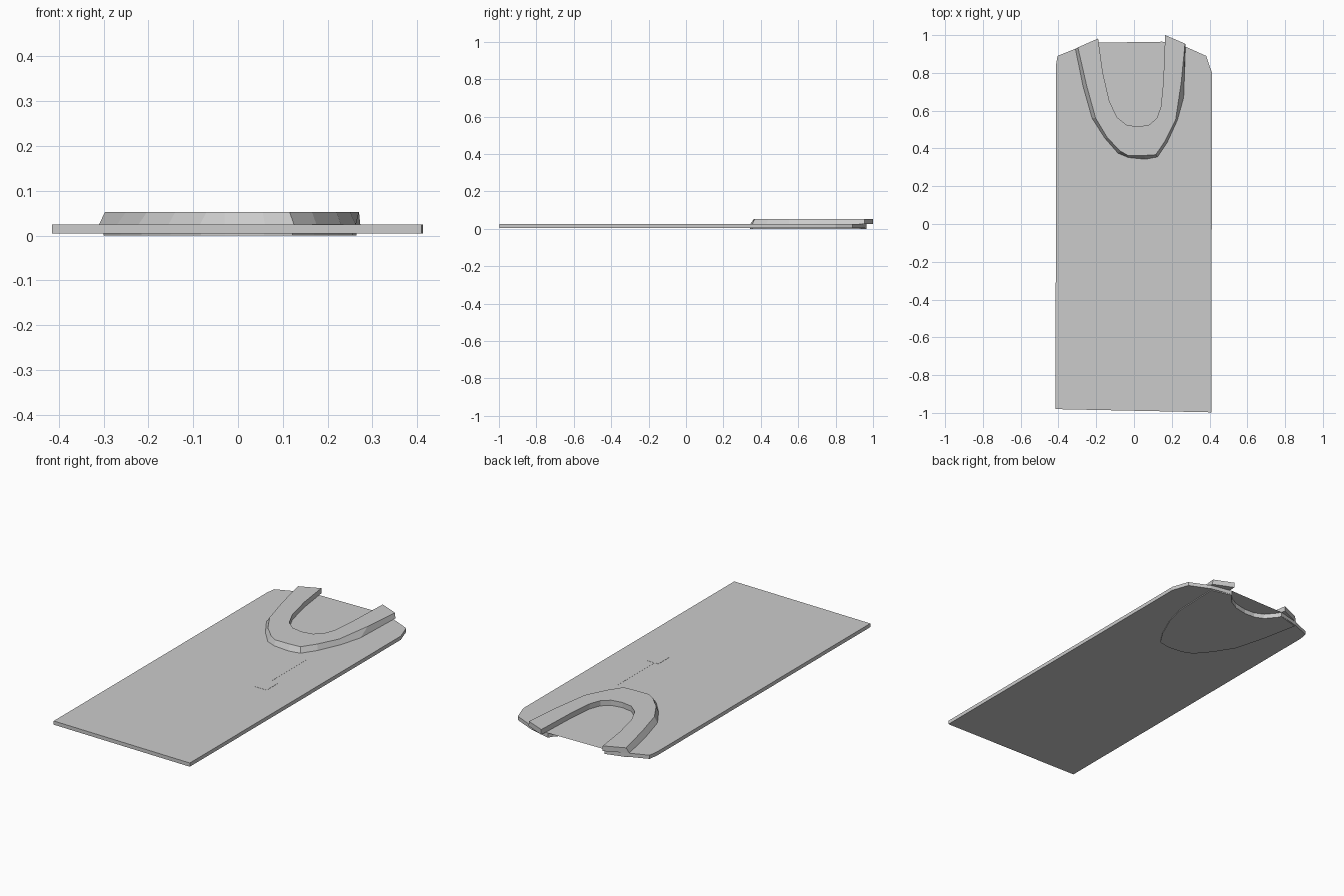
import bpy, bmesh


def prism(name, lower, upper, z0, z1):
    """Closed solid between two outlines with matching point counts."""
    bm = bmesh.new()
    lo = [bm.verts.new((x, y, z0)) for x, y in lower]
    hi = [bm.verts.new((x, y, z1)) for x, y in upper]
    n = len(lo)
    for i in range(n):
        j = (i + 1) % n
        bm.faces.new((lo[i], lo[j], hi[j], hi[i]))
    caps = [bm.faces.new(lo[::-1]), bm.faces.new(hi)]
    bmesh.ops.triangulate(bm, faces=caps)
    bmesh.ops.recalc_face_normals(bm, faces=bm.faces)
    mesh = bpy.data.meshes.new(name)
    bm.to_mesh(mesh)
    bm.free()
    obj = bpy.data.objects.new(name, mesh)
    bpy.context.collection.objects.link(obj)
    return obj


def rect(x0, y0, x1, y1):
    return [(x0, y0), (x1, y0), (x1, y1), (x0, y1)]


# Neckline scoop, right to left
neck = [(0.15, 0.965), (0.135, 0.94), (0.10, 0.905), (0.05, 0.878),
        (-0.02, 0.863), (-0.08, 0.865), (-0.13, 0.887), (-0.175, 0.94),
        (-0.185, 0.96)]

# Main body panel
body = [(-0.415, -0.98), (0.41, -0.997), (0.413, 0.80), (0.382, 0.89),
        (0.27, 0.94)] + neck + [(-0.305, 0.93), (-0.405, 0.89), (-0.413, 0.84)]
prism("body_panel", body, body, 0.005, 0.025)

# Raised U-shaped collar: outer foot, outer top edge, inner edge
foot = [(-0.31, 0.927), (-0.27, 0.73), (-0.222, 0.56), (-0.155, 0.455),
        (-0.085, 0.375), (-0.03, 0.352), (0.06, 0.343), (0.125, 0.355),
        (0.175, 0.43), (0.23, 0.55), (0.263, 0.67), (0.273, 0.953)]
crest = [(-0.297, 0.935), (-0.25, 0.73), (-0.203, 0.56), (-0.14, 0.455),
         (-0.07, 0.385), (-0.03, 0.362), (0.055, 0.363), (0.115, 0.367),
         (0.165, 0.44), (0.22, 0.55), (0.25, 0.75), (0.27, 0.955)]
inner = [(0.165, 1.0), (0.155, 0.75), (0.142, 0.62), (0.12, 0.56),
         (0.08, 0.525), (0.02, 0.515), (-0.04, 0.525), (-0.09, 0.565),
         (-0.13, 0.65), (-0.165, 0.80), (-0.19, 0.982)]
prism("collar", foot + inner, crest + inner, 0.025, 0.053)

# Thin yoke plate on the underside
yoke = [(x * 0.97, y) for x, y in foot[:-1]] + [(0.265, 0.935)] + neck
prism("under_yoke", yoke, yoke, 0.0, 0.005)

# Small flat tag and the thin seam leading up to the collar
tag = rect(0.165, -0.09, 0.235, 0.0)
prism("tag", tag, tag, 0.0245, 0.0258)
seam = rect(0.188, 0.0, 0.193, 0.31)
prism("seam", seam, seam, 0.0245, 0.0256)
